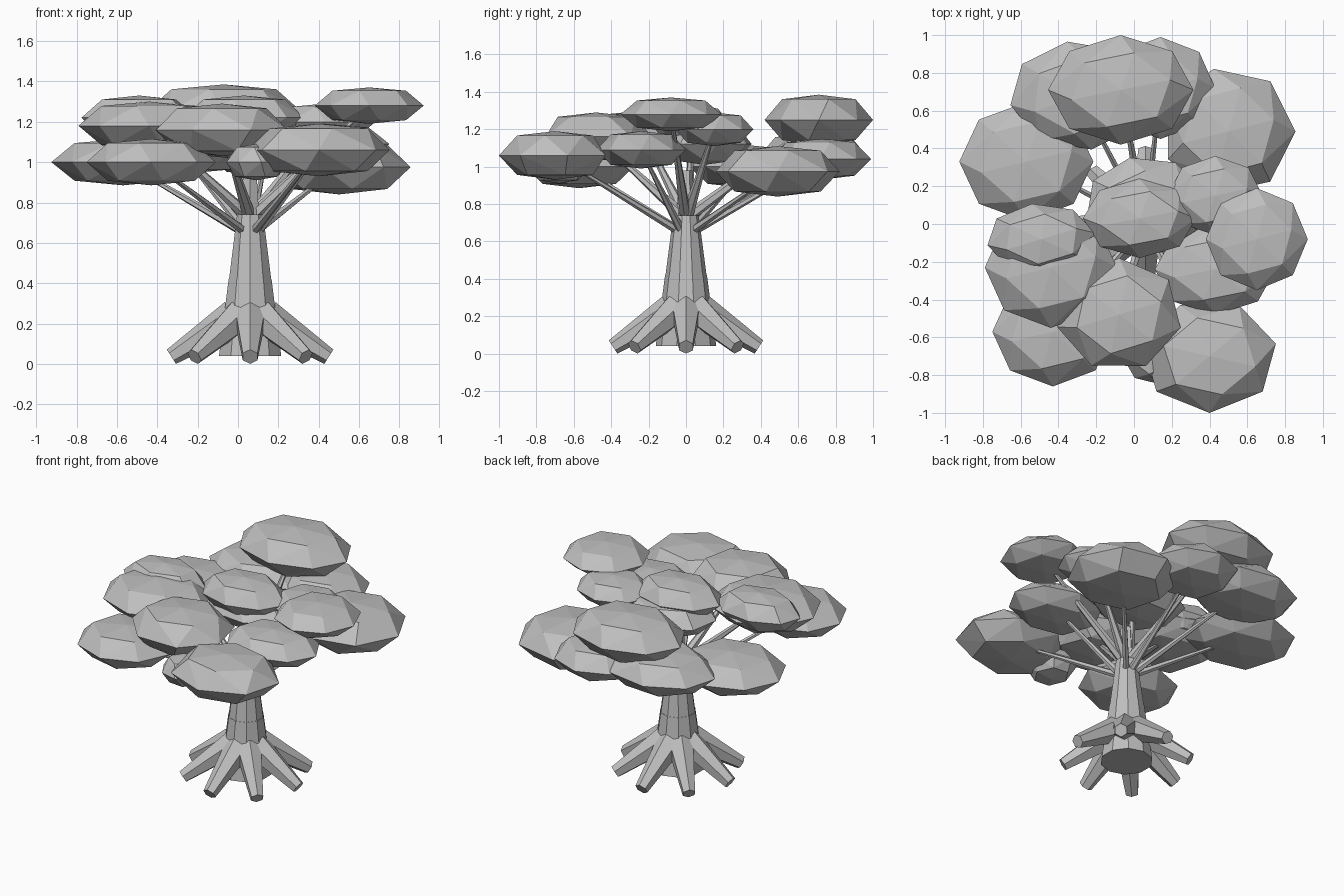
import bpy, bmesh, math
from mathutils import Vector

if "Cube" in bpy.data.objects:
    bpy.data.objects.remove(bpy.data.objects["Cube"], do_unlink=True)

grey = bpy.data.materials.new("plain grey")
grey.use_nodes = True
grey.diffuse_color = (0.52, 0.52, 0.52, 1)
grey.node_tree.nodes["Principled BSDF"].inputs["Base Color"].default_value = grey.diffuse_color

TRUNK = Vector((0.06, 0, 0))


def taper(name, start, end, r1, r2, sides):
    """Tapered straight limb between two points."""
    start, end = Vector(start), Vector(end)
    axis = end - start
    bpy.ops.mesh.primitive_cone_add(vertices=sides, radius1=r1, radius2=r2,
                                    depth=axis.length, location=(start + end) / 2)
    obj = bpy.context.object
    obj.name = name
    obj.data.materials.append(grey)
    obj.rotation_euler = axis.to_track_quat('Z', 'Y').to_euler()


def leaf_cluster(name, centre, size, sides, spin):
    """Faceted cushion: wide rim, narrower rings above and below, blunt tips."""
    bm = bmesh.new()
    rings = [(sides, 1, 0, spin), (6, 0.7, 0.82, spin + 15), (6, 0.7, -0.8, spin + 45)]
    for count, radius, z, turn in rings:
        for k in range(count):
            a = math.radians(turn) + k * math.tau / count
            bm.verts.new((radius * math.cos(a) * size[0],
                          radius * math.sin(a) * size[1], z * size[2]))
    for tip in (1, -1):
        bm.verts.new((0, 0, tip * size[2]))
    bmesh.ops.convex_hull(bm, input=bm.verts)
    mesh = bpy.data.meshes.new("leaves_" + name)
    bm.to_mesh(mesh)
    bm.free()
    mesh.materials.append(grey)
    leaves = bpy.data.objects.new("leaves_" + name, mesh)
    leaves.location = centre
    bpy.context.collection.objects.link(leaves)


def up(z):
    return TRUNK + Vector((0, 0, z))


# Trunk: flared base, tapering shaft, narrow crown that carries the limbs
taper("trunk_base", up(0.04), up(0.42), 0.162, 0.112, 10)
taper("trunk_shaft", up(0.28), up(0.74), 0.128, 0.068, 10)
taper("trunk_crown", up(0.72), up(0.98), 0.052, 0.035, 6)

# Eight roots spread evenly round the base
for i in range(8):
    a = i * math.tau / 8
    out = Vector((math.cos(a), math.sin(a), 0))
    taper(f"root_{i + 1}", up(0.235) + out * 0.08, up(0.036) + out * 0.39, 0.085, 0.042, 6)

# Leaf clusters: centre, half sizes, rim sides, spin in degrees, and whether a limb reaches it
clusters = [
    ("back_top", (-0.07, 0.71, 1.25), (0.385, 0.29, 0.135), 8, 0, True),
    ("back_left", (-0.29, 0.68, 1.06), (0.37, 0.29, 0.12), 8, 10, True),
    ("back_middle", (0.14, 0.72, 1.04), (0.29, 0.27, 0.11), 8, 0, True),
    ("back_right", (0.50, 0.49, 0.975), (0.355, 0.34, 0.135), 7, 0, True),
    ("left_low", (-0.57, 0.33, 1.00), (0.355, 0.315, 0.115), 8, 0, True),
    ("left_high", (-0.49, -0.08, 1.22), (0.29, 0.19, 0.11), 8, 10, False),
    ("left_broad", (-0.44, -0.23, 1.18), (0.35, 0.32, 0.12), 8, 0, True),
    ("front_top", (-0.08, -0.48, 1.16), (0.335, 0.30, 0.13), 7, -116, True),
    ("front_left", (-0.43, -0.57, 1.00), (0.32, 0.29, 0.115), 8, 0, True),
    ("front_right", (0.40, -0.70, 1.06), (0.36, 0.30, 0.13), 7, -90, True),
    ("front_small", (0.09, -0.68, 1.00), (0.15, 0.165, 0.09), 8, 10, False),
    ("right_low", (0.43, -0.24, 1.09), (0.32, 0.24, 0.10), 8, 0, True),
    ("right_high", (0.65, -0.08, 1.28), (0.27, 0.27, 0.09), 8, 0, True),
    ("right_inner", (0.43, 0.15, 1.20), (0.25, 0.21, 0.09), 8, 0, True),
    ("centre_high", (0.03, 0.03, 1.22), (0.30, 0.21, 0.11), 8, 0, True),
    ("centre_low", (0.06, 0.10, 1.12), (0.32, 0.26, 0.11), 8, 15, False),
]

for name, centre, size, sides, spin, has_limb in clusters:
    leaf_cluster(name, centre, size, sides, spin)
    if has_limb:
        # Low clusters hang on thinner limbs that leave the trunk further down
        low = centre[2] < 1.1
        flat = Vector((centre[0], centre[1], 0)) - TRUNK
        start = up(0.66 if low else 0.74) + flat.normalized() * (0.05 if low else 0.02)
        taper("branch_" + name, start, centre, 0.023 if low else 0.032, 0.008, 6)
